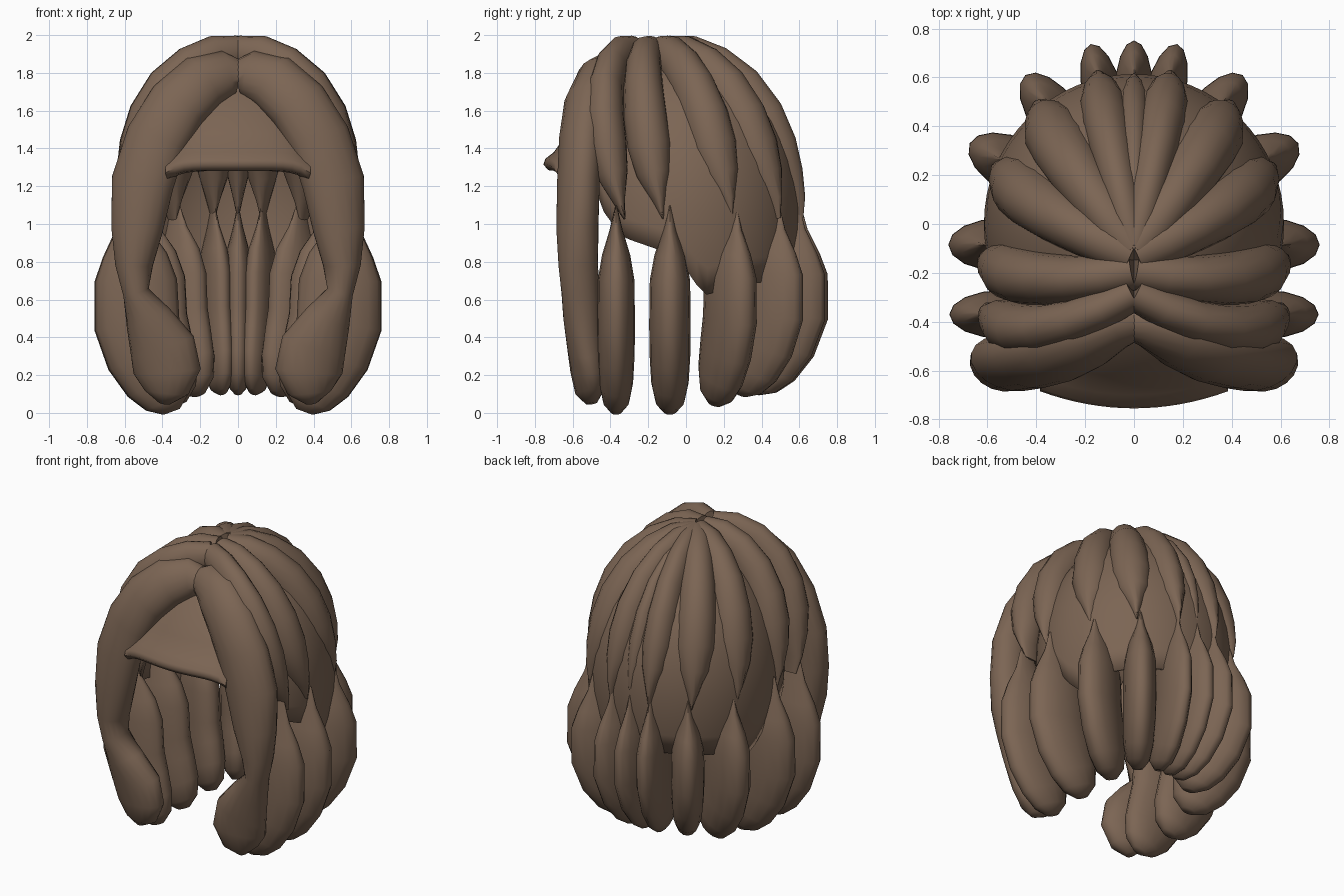
import bpy, bmesh
from math import sin, cos, pi, radians
from mathutils import Vector

cube = bpy.data.objects.get("Cube")
if cube:
    bpy.data.objects.remove(cube)

hair = bpy.data.materials.new("warm_brown")
hair.use_nodes = True
hair.diffuse_color = (0.2, 0.13, 0.088, 1)
bsdf = hair.node_tree.nodes["Principled BSDF"]
bsdf.inputs["Base Color"].default_value = hair.diffuse_color
bsdf.inputs["Roughness"].default_value = 0.8


def finish(name, bm, angle=60):
    bmesh.ops.recalc_face_normals(bm, faces=bm.faces)
    mesh = bpy.data.meshes.new(name)
    bm.to_mesh(mesh)
    bm.free()
    mesh.materials.append(hair)
    obj = bpy.data.objects.new(name, mesh)
    bpy.context.collection.objects.link(obj)
    bpy.ops.object.select_all(action="DESELECT")
    obj.select_set(True)
    bpy.context.view_layer.objects.active = obj
    bpy.ops.object.shade_smooth_by_angle(angle=radians(angle))
    return obj


def bridge(bm, rings, closed=True):
    for a, b in zip(rings, rings[1:]):
        n = len(a)
        for i in range(n if closed else n - 1):
            j = (i + 1) % n
            bm.faces.new((a[i], a[j], b[j], b[i]))


def lock(name, path, widths, depths, outward, sides=16):
    """Sweep an oval along a path; outward(p) gives its depth axis."""
    bm = bmesh.new()
    pts = [Vector(p) for p in path]
    rings = []
    for i, p in enumerate(pts):
        tangent = (pts[min(i + 1, len(pts) - 1)] - pts[max(i - 1, 0)]).normalized()
        normal = outward(p)
        normal = (normal - tangent * normal.dot(tangent)).normalized()
        side = tangent.cross(normal)
        rings.append([bm.verts.new(p + side * widths[i] * cos(2 * pi * k / sides)
                                   + normal * depths[i] * sin(2 * pi * k / sides))
                      for k in range(sides)])
    bridge(bm, rings)
    bm.faces.new(rings[0])
    bm.faces.new(rings[-1])
    return finish(name, bm)


def both(name, build):
    for label, s in (("left", 1), ("right", -1)):
        build(f"{name}_{label}", s)


# Scalp shell with a rim that steps down from the forehead to the nape
RIM = [(-0.5, 1.32), (-0.45, 1.1), (-0.33, 0.93), (-0.05, 0.83), (0.1, 0.62), (0.3, 0.68), (0.7, 0.72)]


def rim_height(y):
    if y <= RIM[0][0]:
        return RIM[0][1]
    for (y0, z0), (y1, z1) in zip(RIM, RIM[1:]):
        if y <= y1:
            return z0 + (z1 - z0) * (y - y0) / (y1 - y0)


def scalp_radius(z):
    h = (z - 1.05) / (0.84 if z > 1.05 else 1.0)
    return 0.615 * (1 - h * h) ** 0.5


bm = bmesh.new()
rings = []
STEPS, COLS = 14, 64
for r in range(1, STEPS + 1):
    ring = []
    for c in range(COLS):
        a = 2 * pi * c / COLS
        low = rim_height(0.6 * sin(a))
        z = low + (1.89 - low) * cos(pi / 2 * r / STEPS)
        rad = scalp_radius(z)
        ring.append(bm.verts.new((rad * cos(a), rad * sin(a), z)))
    rings.append(ring)
bridge(bm, rings)
bm.faces.new(rings[0])
scalp = finish("scalp", bm)
shell = scalp.modifiers.new("thickness", "SOLIDIFY")
shell.thickness = 0.02
shell.offset = -1

# Fringe: domed forehead panel that ends in a rounded lip
# (y, z, half width) from the parting to the lip and back underneath
FRINGE = [(-0.38, 1.74, 0.2), (-0.52, 1.64, 0.28), (-0.63, 1.48, 0.34), (-0.70, 1.38, 0.375),
          (-0.745, 1.345, 0.385), (-0.755, 1.315, 0.385), (-0.73, 1.285, 0.375),
          (-0.68, 1.28, 0.36), (-0.58, 1.31, 0.33), (-0.45, 1.37, 0.28)]
bm = bmesh.new()
rows = []
for y, z, half in FRINGE:
    row = []
    for i in range(17):
        u = i / 8 - 1
        row.append(bm.verts.new((half * u, y + 0.07 * u * u, z - 0.045 * u ** 6)))
    rows.append(row)
bridge(bm, rows + [rows[0]], closed=False)
bm.faces.new([row[0] for row in rows])
bm.faces.new([row[-1] for row in rows])
finish("fringe", bm)


def away_from(height):
    """Depth axis: outward from the head, kept sideways on the front half."""
    return lambda p: Vector((p.x, max(p.y, 0), max(p.z - height, 0)))


# Upper locks: run from the parting over the scalp and pinch to a thin blade
ARC = [0, 12, 25, 39, 53, 65, 75, 84, 91]
UPPER_W = [0.7, 0.75, 0.82, 0.92, 1, 1, 0.8, 0.35, 0.04]
UPPER_D = [0.65, 0.8, 0.9, 1, 1, 0.9, 0.75, 0.6, 0.4]


def upper_lock(name, start_y, end, width, depth=0.135, height=0.87):
    path = []
    for a in ARC:
        f, g = sin(radians(a)), cos(radians(a))
        path.append((end[0] * f * 0.9, start_y * g + end[1] * f * 0.93, 1.04 + height * g))
    lock(name, path, [w * width for w in UPPER_W], [d * depth for d in UPPER_D],
         away_from(0.95))


# Lower locks: narrow but deep, blade-thin at the top, curling in underneath
LOWER = [(0.56, 1.1), (0.55, 0.98), (0.535, 0.86), (0.53, 0.74), (0.525, 0.53),
         (0.475, 0.38), (0.41, 0.25), (0.365, 0.16), (0.345, 0.11)]
LOWER_W = [0.04, 0.35, 0.75, 0.97, 1, 0.98, 0.9, 0.7, 0.3]
LOWER_D = [0.2, 0.4, 0.75, 0.96, 1, 0.95, 0.8, 0.55, 0.2]


def lower_lock(name, end, width, drop=0.0, depth=0.225):
    path = []
    for r, z in LOWER:
        k = r / 0.61
        y = end[1] * k if end[1] > 0 else end[1]
        path.append((end[0] * k, y, z - drop * (1.1 - z) / 0.95))
    lock(name, path, [w * width for w in LOWER_W], [d * depth for d in LOWER_D],
         away_from(2.0))


# name, parting y, upper end, lower end, upper width, lower width, drop
PAIRS = [("temple", -0.28, (0.62, -0.355), (0.62, -0.37), 0.105, 0.1, 0.1),
         ("ear", -0.19, (0.625, -0.135), (0.625, -0.085), 0.115, 0.11, 0.1),
         ("side", -0.13, (0.57, 0.24), (0.55, 0.27), 0.125, 0.115, 0.06),
         ("rear_side", -0.11, (0.40, 0.49), (0.365, 0.5), 0.125, 0.105, 0.01),
         ("rear", -0.10, (0.15, 0.61), (0.145, 0.605), 0.10, 0.083, 0.0)]
for label, part_y, up_end, low_end, w_up, w_low, drop in PAIRS:
    both(f"upper_{label}_lock",
         lambda n, s: upper_lock(n, part_y, (s * up_end[0], up_end[1]), w_up))
    both(f"lower_{label}_lock",
         lambda n, s: lower_lock(n, (s * low_end[0], low_end[1]), w_low, drop))
upper_lock("upper_centre_lock", -0.08, (0, 0.6), 0.07, 0.12, 0.84)
lower_lock("lower_centre_lock", (0, 0.615), 0.08)

# Long face-framing locks: x, y, z, half width, half depth
FRONT = [(0.0, -0.40, 1.775, 0.095, 0.08), (0.07, -0.41, 1.79, 0.13, 0.1),
         (0.19, -0.47, 1.75, 0.155, 0.115), (0.32, -0.525, 1.63, 0.165, 0.12),
         (0.43, -0.555, 1.45, 0.17, 0.115), (0.505, -0.57, 1.22, 0.17, 0.11),
         (0.535, -0.575, 0.97, 0.14, 0.11), (0.55, -0.57, 0.78, 0.1, 0.105),
         (0.54, -0.56, 0.64, 0.07, 0.1), (0.475, -0.55, 0.5, 0.125, 0.1),
         (0.4, -0.53, 0.35, 0.175, 0.1), (0.375, -0.52, 0.22, 0.18, 0.09),
         (0.38, -0.51, 0.11, 0.12, 0.075), (0.39, -0.5, 0.05, 0.03, 0.03)]


def front_lock(name, s):
    lock(name, [(s * x, y, z) for x, y, z, w, d in FRONT],
         [f[3] for f in FRONT], [f[4] for f in FRONT],
         lambda p: Vector((p.x * 0.4, -1, 0.25)), 18)


both("front_lock", front_lock)
